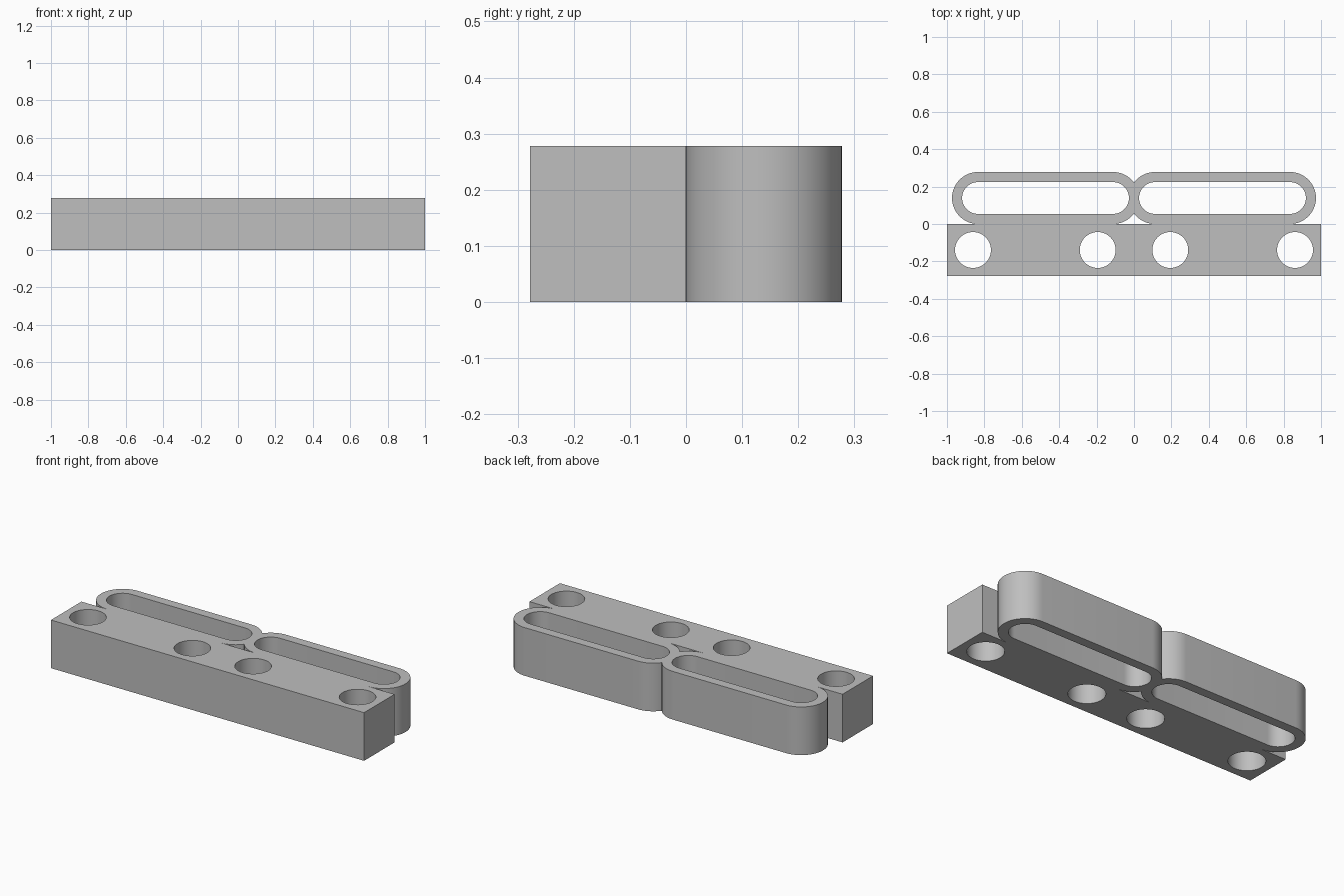
import bpy, bmesh
from math import acos, cos, sin, pi, radians

old = bpy.data.objects.get("Cube")
if old:
    bpy.data.objects.remove(old, do_unlink=True)

H = 0.278            # height, also depth of the bar
R = H / 2            # outer end radius of each loop
R_SLOT = R - 0.054   # inner end radius of each loop
X_IN, X_OUT = 0.112, 0.834   # centres of the loop ends
MEET = acos(X_IN / R)        # angle at which the two loops join

bm = bmesh.new()


def arc(x, y, r, start, end, steps=24):
    return [(x + r * cos(start + (end - start) * i / steps),
             y + r * sin(start + (end - start) * i / steps))
            for i in range(steps + 1)]


def mirrored(points):
    return [(-x, y) for x, y in reversed(points)]


def closed_path(points):
    verts = [bm.verts.new((x, y, 0)) for x, y in points]
    for a, b in zip(verts, verts[1:] + verts[:1]):
        bm.edges.new((a, b))


# Outer outline: bar with the two joined loops behind it
half = [(1, -H), (1, 0)]
half += arc(X_OUT, R, R, -pi / 2, pi / 2)
half += arc(X_IN, R, R, pi / 2, pi - MEET, 12)
closed_path(half[:-1] + [(0, half[-1][1])] + mirrored(half[:-1]))

# Small three-sided gap between the loops and the bar
gap = arc(X_IN, R, R, -pi / 2, -pi + MEET, 12)
closed_path(gap[:-1] + [(0, gap[-1][1])] + mirrored(gap[:-1]))

# Long slots and round bolt holes on both sides
for side in (-1, 1):
    slot = arc(X_OUT, R, R_SLOT, -pi / 2, pi / 2)
    slot += arc(X_IN, R, R_SLOT, pi / 2, 3 * pi / 2)
    closed_path([(side * x, y) for x, y in slot])
    for x in (0.194, 0.861):
        closed_path(arc(side * x, -R, 0.096, 0, 2 * pi, 48)[:-1])

# Fill the profile and raise it to full height
bmesh.ops.triangle_fill(bm, edges=bm.edges[:], use_beauty=True, normal=(0, 0, 1))
raised = bmesh.ops.extrude_face_region(bm, geom=bm.faces[:], use_keep_orig=True)
top = [g for g in raised["geom"] if isinstance(g, bmesh.types.BMVert)]
bmesh.ops.translate(bm, verts=top, vec=(0, 0, H))
bmesh.ops.recalc_face_normals(bm, faces=bm.faces[:])

mesh = bpy.data.meshes.new("slotted_bar")
bm.to_mesh(mesh)
bm.free()
bar = bpy.data.objects.new("slotted_bar", mesh)
bpy.context.collection.objects.link(bar)

# Plain grey material
grey = bpy.data.materials.new("grey")
grey.use_nodes = True
colour = (0.52, 0.52, 0.52, 1)
grey.diffuse_color = colour
grey.node_tree.nodes["Principled BSDF"].inputs["Base Color"].default_value = colour
mesh.materials.append(grey)

# Smooth curved walls, crisp rims
bpy.ops.object.select_all(action="DESELECT")
bar.select_set(True)
bpy.context.view_layer.objects.active = bar
bpy.ops.object.shade_smooth_by_angle(angle=radians(30))
